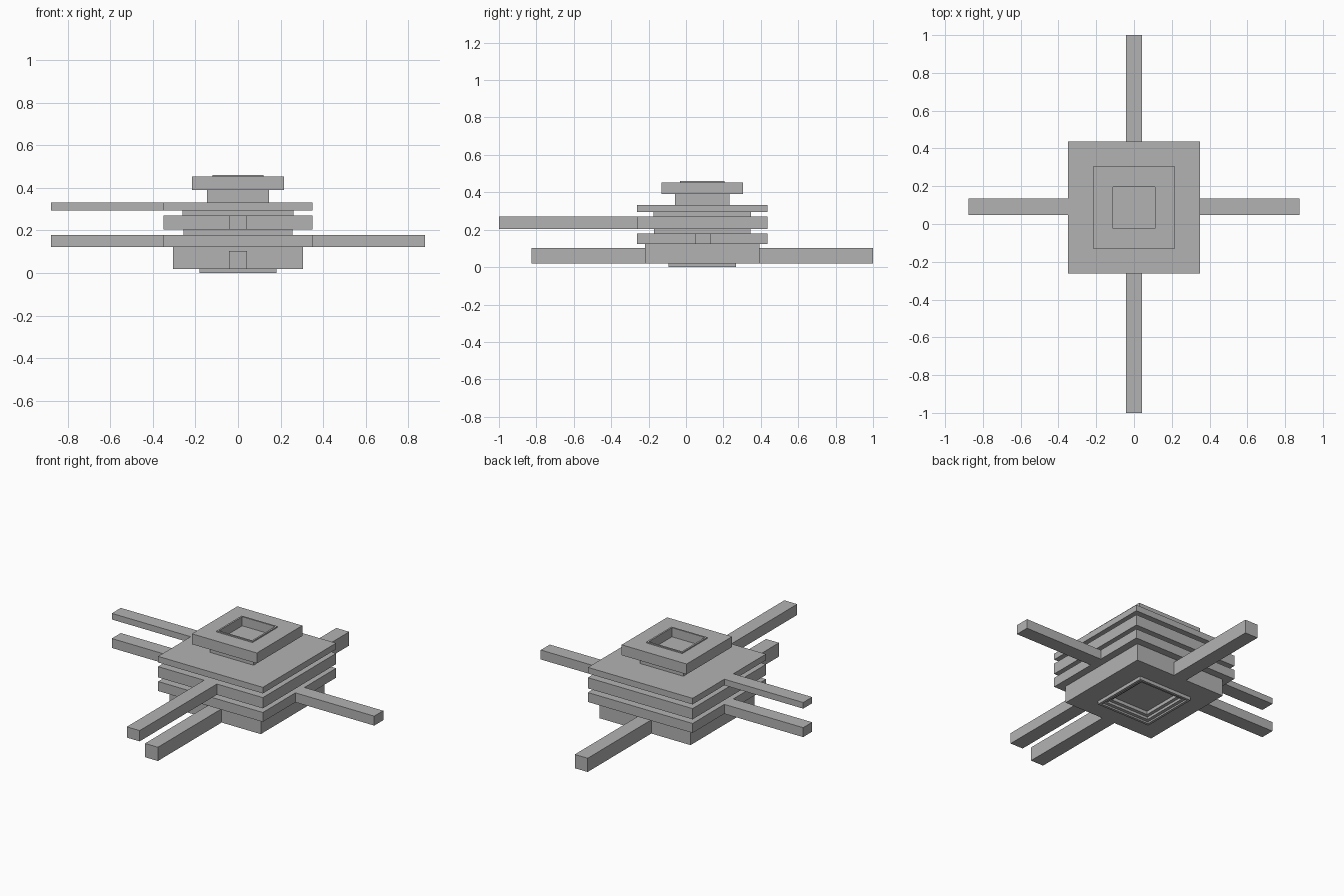
import bpy
import bmesh

cube = bpy.data.objects.get("Cube")
if cube:
    bpy.data.objects.remove(cube, do_unlink=True)

CY = 0.087  # tower centre along y

grey = bpy.data.materials.new("plain_grey")
grey.use_nodes = True
tone = (0.45, 0.45, 0.45, 1)
grey.diffuse_color = tone
grey.node_tree.nodes["Principled BSDF"].inputs["Base Color"].default_value = tone


def finish(name, bm):
    bmesh.ops.recalc_face_normals(bm, faces=bm.faces)
    mesh = bpy.data.meshes.new(name)
    bm.to_mesh(mesh)
    bm.free()
    mesh.materials.append(grey)
    bpy.context.collection.objects.link(bpy.data.objects.new(name, mesh))


def square_turned(name, profile):
    """Square rings from (half width, z) pairs, joined and capped at both ends."""
    bm = bmesh.new()
    rings = []
    for h, z in profile:
        corners = ((-h, -h), (h, -h), (h, h), (-h, h))
        rings.append([bm.verts.new((x, CY + y, z)) for x, y in corners])
    for a, b in zip(rings, rings[1:]):
        for i in range(4):
            j = (i + 1) % 4
            bm.faces.new((a[i], a[j], b[j], b[i]))
    bm.faces.new(rings[0])
    bm.faces.new(rings[-1])
    finish(name, bm)


def slab(name, half, z0, z1):
    square_turned(name, [(half, z0), (half, z1)])


def beam(name, lo, hi):
    bm = bmesh.new()
    bmesh.ops.create_cube(bm, size=1)
    for v in bm.verts:
        v.co = [lo[k] if v.co[k] < 0 else hi[k] for k in range(3)]
    finish(name, bm)


# Base block with a stepped recess underneath
square_turned("base_block", [(0.125, 0.045), (0.125, 0.025), (0.145, 0.025),
                             (0.145, 0.01), (0.165, 0.01), (0.165, 0),
                             (0.18, 0), (0.18, 0.02), (0.305, 0.02), (0.305, 0.123)])

# Wide slabs separated by narrower necks
slab("lower_slab", 0.35, 0.123, 0.18)
slab("lower_neck", 0.257, 0.17, 0.215)
slab("middle_slab", 0.35, 0.205, 0.27)
slab("upper_neck", 0.26, 0.26, 0.305)
slab("upper_slab", 0.35, 0.295, 0.332)
slab("top_neck", 0.145, 0.325, 0.395)

# Top block with a thin lip around an open well
square_turned("top_block", [(0.217, 0.39), (0.217, 0.453), (0.12, 0.453), (0.12, 0.46),
                            (0.11, 0.46), (0.11, 0.405)])

# Beams along x
W = 0.043
END = 0.877
for side, lo, hi in (("right", -END, -0.35), ("left", 0.35, END)):
    beam("lower_beam_" + side, (lo, CY + 0.004 - W, 0.123), (hi, CY + 0.004 + W, 0.18))
beam("upper_beam_right", (-END, CY + 0.004 - W, 0.295), (-0.35, CY + 0.004 + W, 0.332))

# Beams along y
beam("middle_beam_front", (-W, -1, 0.205), (W, CY - 0.35, 0.27))
beam("base_beam_front", (-W, -0.826, 0.02), (W, CY - 0.305, 0.103))
beam("base_beam_back", (-W, CY + 0.3, 0.02), (W, 1, 0.103))
